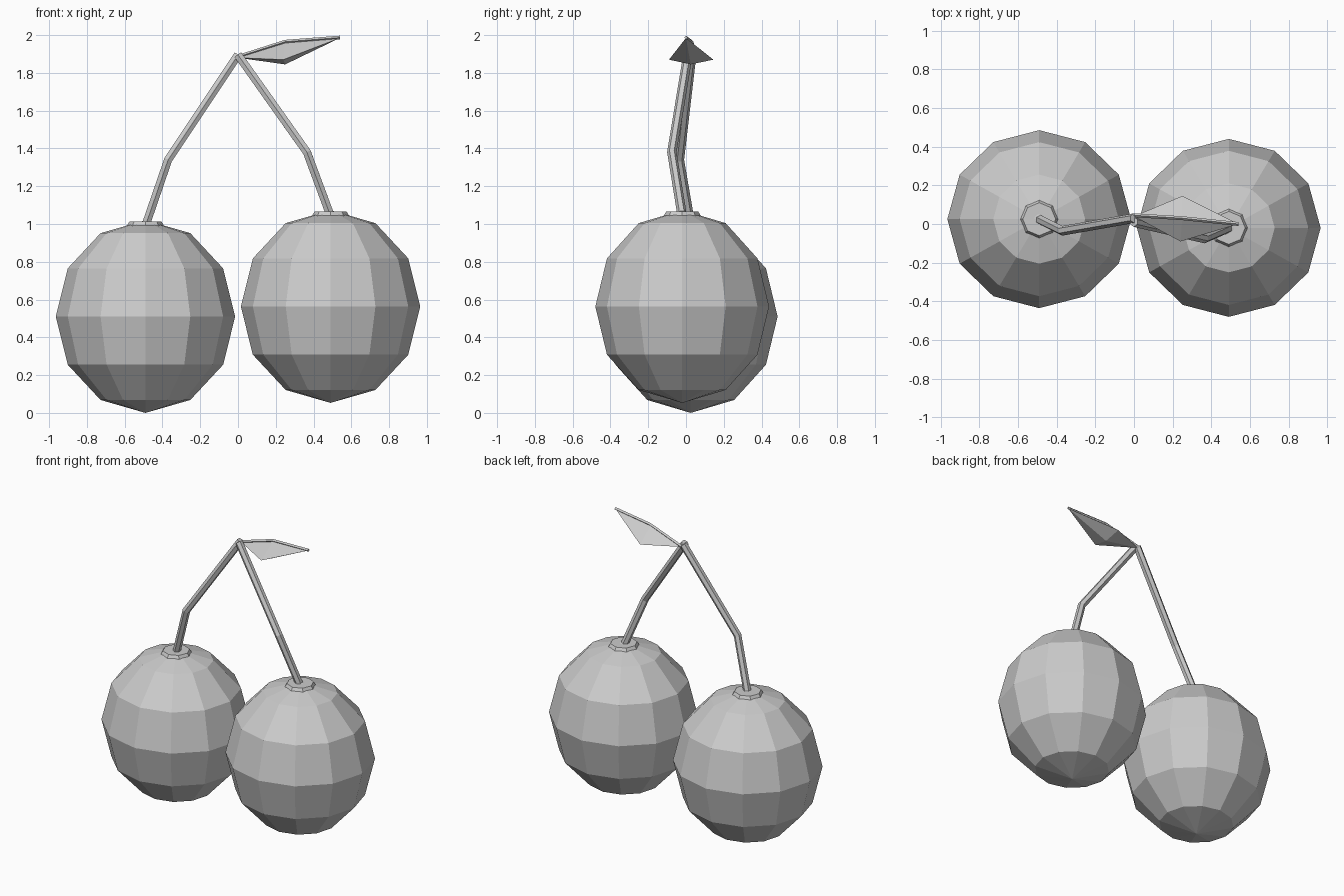
import bpy, bmesh
from mathutils import Vector, Matrix

cube = bpy.data.objects.get("Cube")
if cube:
    bpy.data.objects.remove(cube, do_unlink=True)

grey = bpy.data.materials.new("plain grey")
grey.use_nodes = True
grey.diffuse_color = (0.6, 0.6, 0.6, 1)
grey.node_tree.nodes["Principled BSDF"].inputs["Base Color"].default_value = (0.6, 0.6, 0.6, 1)


def finish(name, bm, location=(0, 0, 0)):
    bmesh.ops.recalc_face_normals(bm, faces=bm.faces)
    mesh = bpy.data.meshes.new(name)
    bm.to_mesh(mesh)
    bm.free()
    mesh.materials.append(grey)
    obj = bpy.data.objects.new(name, mesh)
    obj.location = location
    bpy.context.collection.objects.link(obj)
    return obj


def tube(name, points, radius, sides):
    """Faceted tube swept along a short path, with flat ends."""
    pts = [Vector(p) for p in points]
    bm = bmesh.new()
    rings = []
    for i, p in enumerate(pts):
        along = (pts[min(i + 1, len(pts) - 1)] - pts[max(i - 1, 0)]).normalized()
        across = Vector((0, 1, 0)).cross(along).normalized()
        other = along.cross(across)
        ring = []
        for k in range(sides):
            turn = Matrix.Rotation(6.28319 * k / sides, 3, along)
            ring.append(bm.verts.new(p + turn @ other * radius))
        rings.append(ring)
    for a, b in zip(rings, rings[1:]):
        for k in range(sides):
            n = (k + 1) % sides
            bm.faces.new((a[k], a[n], b[n], b[k]))
    bm.faces.new(rings[0])
    bm.faces.new(rings[-1])
    return finish(name, bm)


def cherry(side, centre, bend, top):
    x, y, z = centre
    # Faceted fruit
    bm = bmesh.new()
    bmesh.ops.create_uvsphere(bm, u_segments=12, v_segments=6, radius=1)
    bmesh.ops.scale(bm, vec=(0.475, 0.46, 0.51), verts=bm.verts)
    finish(side + "_fruit", bm, centre)
    # Little cap where the stem joins
    bm = bmesh.new()
    bmesh.ops.create_cone(bm, cap_ends=True, segments=8, radius1=0.1, radius2=0.085, depth=0.025)
    finish(side + "_stem_cap", bm, (x, y, z + 0.49))
    # Bent stem
    tube(side + "_stem", [(x, y, z + 0.48), bend, top], 0.025, 6)


cherry("right", (-0.49, 0.025, 0.51), (-0.37, -0.035, 1.34), (0, 0.03, 1.895))
cherry("left", (0.49, -0.02, 0.563), (0.365, -0.075, 1.38), (0, 0.01, 1.895))

# Leaf blade: two top halves folded along the rib, with a shallow keel below
bm = bmesh.new()
base, tip, ridge, keel, back, front = [bm.verts.new(p) for p in (
    (0, 0.04, 1.88), (0.54, 0, 1.985), (0.25, 0.03, 1.96),
    (0.25, 0.025, 1.845), (0.25, 0.145, 1.87), (0.24, -0.09, 1.87))]
for middle in (ridge, keel):
    for edge in (back, front):
        bm.faces.new((base, middle, edge))
        bm.faces.new((tip, middle, edge))
finish("leaf", bm)

# Raised rib along the fold
tube("leaf_rib", [(0, 0.045, 1.885), (0.25, 0.03, 1.965), (0.54, 0, 1.987)], 0.01, 4)
